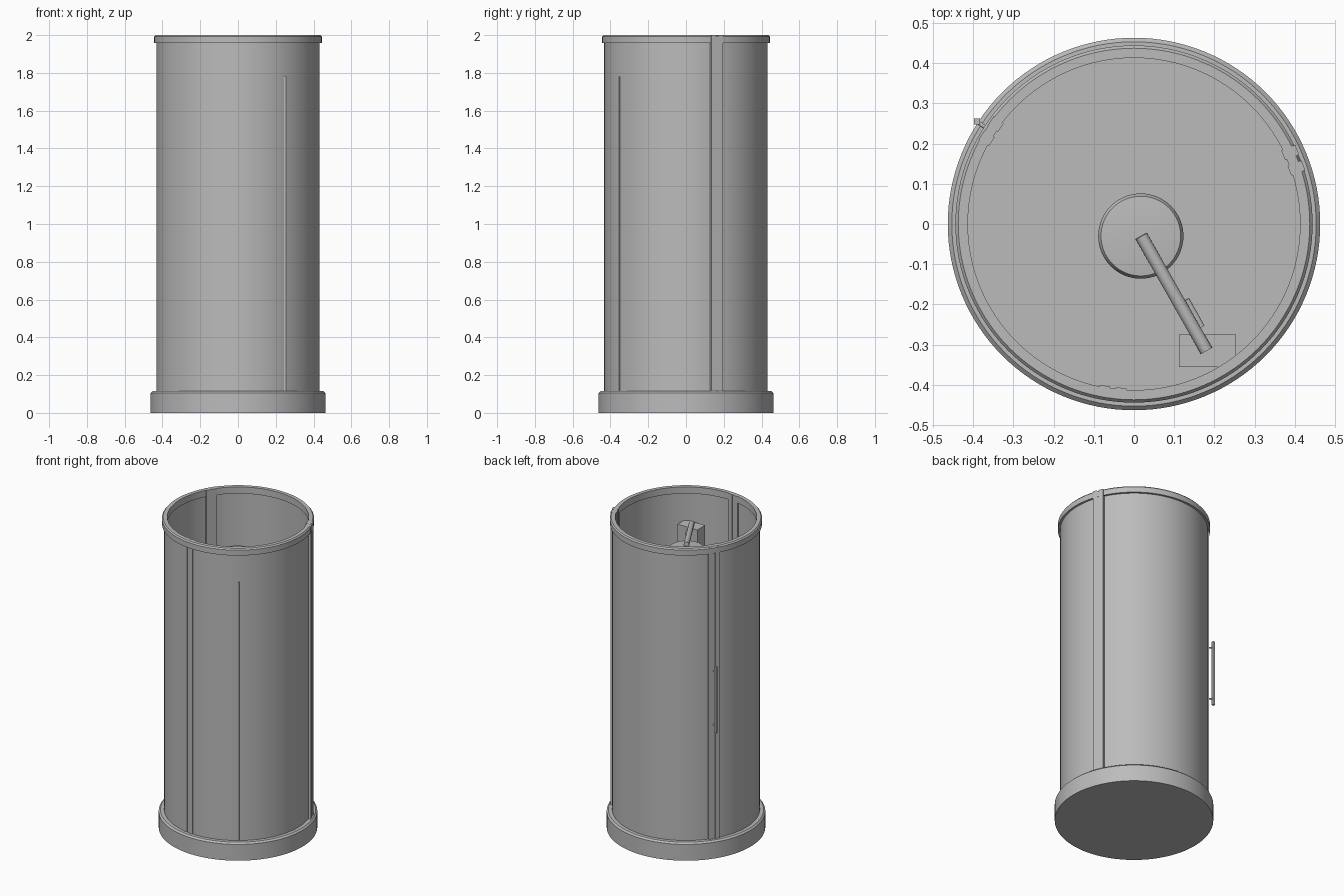
import bpy, bmesh, math
from mathutils import Matrix, Vector

cube = bpy.data.objects.get("Cube")
if cube:
    bpy.data.objects.remove(cube, do_unlink=True)

grey = bpy.data.materials.new("plain grey")
grey.use_nodes = True
grey.diffuse_color = (0.5, 0.5, 0.5, 1)
grey.node_tree.nodes["Principled BSDF"].inputs["Base Color"].default_value = (0.5, 0.5, 0.5, 1)


def finish(name, bm):
    bmesh.ops.recalc_face_normals(bm, faces=bm.faces)
    mesh = bpy.data.meshes.new(name)
    bm.to_mesh(mesh)
    bm.free()
    mesh.materials.append(grey)
    obj = bpy.data.objects.new(name, mesh)
    bpy.context.collection.objects.link(obj)
    bpy.ops.object.select_all(action="DESELECT")
    obj.select_set(True)
    bpy.context.view_layer.objects.active = obj
    bpy.ops.object.shade_smooth_by_angle(angle=math.radians(30))
    return obj


def lathe(name, profile, closed=False, centre=(0, 0, 0), steps=128):
    """Spin a (radius, height) profile about the vertical axis."""
    bm = bmesh.new()
    verts = [bm.verts.new((r, 0, z)) for r, z in profile]
    edges = [bm.edges.new(pair) for pair in zip(verts, verts[1:])]
    if closed:
        edges.append(bm.edges.new((verts[-1], verts[0])))
    bmesh.ops.spin(bm, geom=verts + edges, cent=(0, 0, 0), axis=(0, 0, 1),
                   angle=math.tau, steps=steps)
    bmesh.ops.remove_doubles(bm, verts=bm.verts, dist=0.0001)
    bmesh.ops.translate(bm, verts=bm.verts, vec=centre)
    return finish(name, bm)


def add_box(bm, low, high, matrix=Matrix()):
    low, high = Vector(low), Vector(high)
    size = Matrix.Diagonal((*(high - low), 1))
    bmesh.ops.create_cube(bm, size=1, matrix=matrix @ Matrix.Translation((low + high) / 2) @ size)


def box(name, low, high):
    bm = bmesh.new()
    add_box(bm, low, high)
    return finish(name, bm)


def rod(name, start, end, radius):
    start, end = Vector(start), Vector(end)
    turn = (end - start).to_track_quat("Z", "Y").to_matrix().to_4x4()
    bm = bmesh.new()
    bmesh.ops.create_cone(bm, cap_ends=True, segments=24, radius1=radius, radius2=radius,
                          depth=(end - start).length,
                          matrix=Matrix.Translation((start + end) / 2) @ turn)
    return finish(name, bm)


# Tray, round wall and top rim
FLOOR, TOP = 0.115, 2.0
lathe("shower_tray", [(0, 0), (0.463, 0), (0.463, 0.105), (0.453, FLOOR), (0, FLOOR)])
lathe("round_wall", [(0.431, FLOOR), (0.431, 1.97), (0.421, 1.97), (0.421, FLOOR)], closed=True)
lathe("top_rim", [(0.444, 1.957), (0.444, 1.992), (0.437, TOP), (0.413, TOP), (0.413, 1.957)],
      closed=True)

# Frame posts: two strips with a recessed seal between them
for name, angle, outer in (("front_post", 262.7, 0.434),
                           ("left_post", 21.8, 0.445),
                           ("back_right_post", 147, 0.438)):
    turn = Matrix.Rotation(math.radians(angle), 4, "Z")
    bm = bmesh.new()
    for side in (-1, 1):
        near, far = sorted((side * 0.008, side * 0.034))
        add_box(bm, (0.408, near, FLOOR), (outer, far, TOP), turn)
    add_box(bm, (0.412, -0.008, FLOOR), (outer - 0.004, 0.008, TOP - 0.002), turn)
    finish(name, bm)

# Upright door handle with two short mounts
box("door_handle", (-0.398, 0.247, 0.81), (-0.383, 0.262, 1.235))
for name, z in (("lower_handle_mount", 0.85), ("upper_handle_mount", 1.195)):
    rod(name, (-0.355, 0.231, z), (-0.39, 0.254, z), 0.005)

# Shower column, arm and round head
box("shower_column", (0.112, -0.355, FLOOR), (0.254, -0.275, 1.78))
rod("shower_arm", (0.18, -0.315, 1.79), (0.018, -0.03, 1.805), 0.016)
rod("arm_brace", (0.168, -0.256, 1.77), (0.13, -0.188, 1.776), 0.008)
lathe("shower_head", [(0, 1.755), (0.106, 1.755), (0.106, 1.772), (0.099, 1.785), (0, 1.795)],
      centre=(0.017, -0.03, 0), steps=64)
